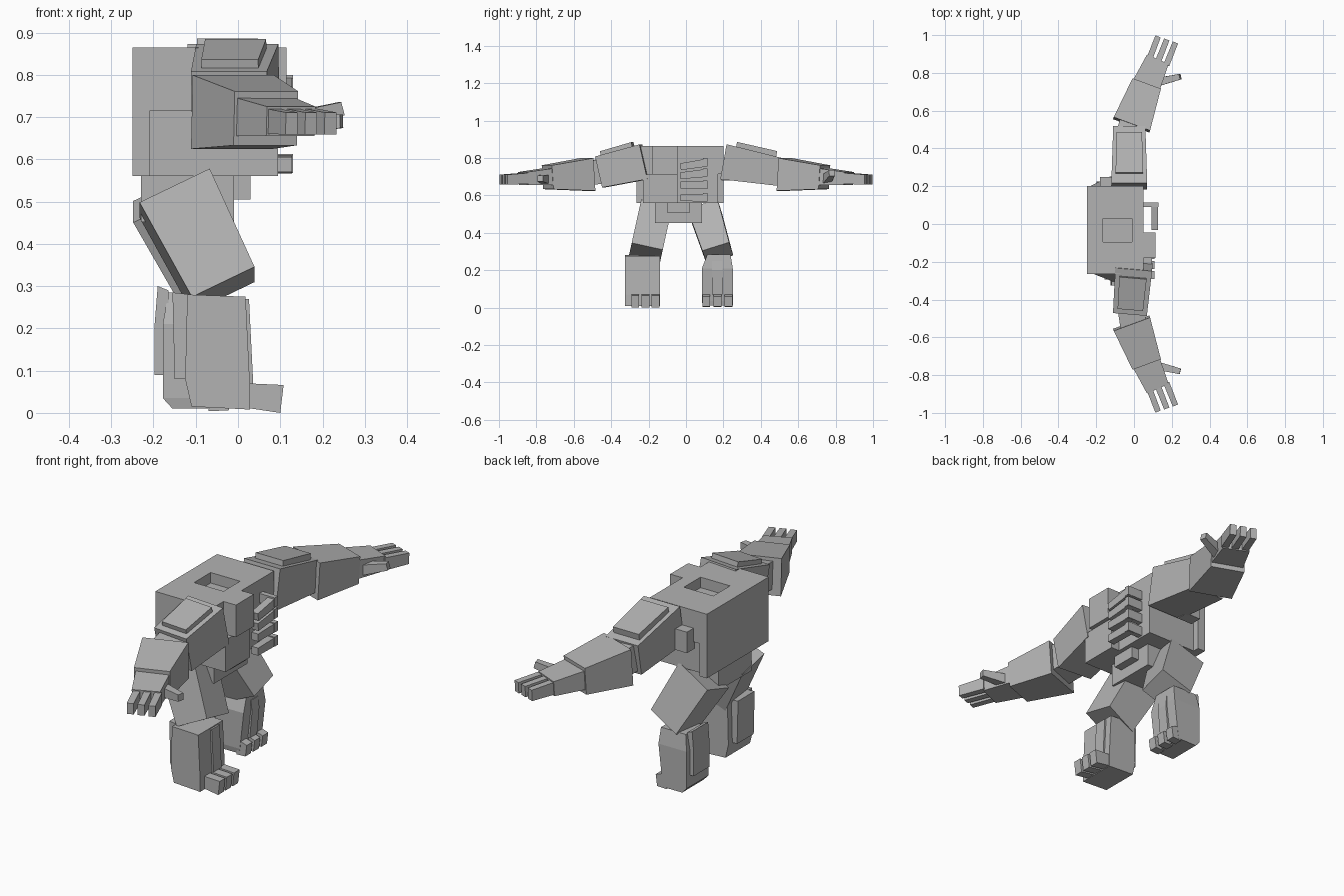
import bpy, bmesh
from mathutils import Vector

grey = bpy.data.materials.new("stone_grey")
grey.diffuse_color = (0.45, 0.45, 0.45, 1)


def finish(name, bm):
    bmesh.ops.recalc_face_normals(bm, faces=bm.faces)
    mesh = bpy.data.meshes.new(name)
    bm.to_mesh(mesh)
    bm.free()
    mesh.materials.append(grey)
    ob = bpy.data.objects.new(name, mesh)
    bpy.context.collection.objects.link(ob)
    return ob


def loft(name, rings):
    """Closed solid through matching rings of points."""
    bm = bmesh.new()
    rows = [[bm.verts.new(p) for p in ring] for ring in rings]
    n = len(rows[0])
    for a, b in zip(rows, rows[1:]):
        for i in range(n):
            bm.faces.new((a[i], a[(i + 1) % n], b[(i + 1) % n], b[i]))
    bm.faces.new(rows[0])
    bm.faces.new(rows[-1])
    return finish(name, bm)


def box(name, x, y, z):
    return loft(name, [[(x[0], y[0], h), (x[1], y[0], h),
                        (x[1], y[1], h), (x[0], y[1], h)] for h in z])


def limb(name, a, b, size_a, size_b, up=(0, 0, 1), lift=0):
    """Tapered box from a to b; sizes are (sideways, along up)."""
    a, b = Vector(a), Vector(b)
    d = (b - a).normalized()
    side = d.cross(Vector(up)).normalized()
    n = side.cross(d)
    rings = []
    for c, (w, h) in ((a, size_a), (b, size_b)):
        c = c + n * lift
        rings.append([c + side * (w / 2 * i) + n * (h / 2 * j)
                      for i, j in ((-1, -1), (1, -1), (1, 1), (-1, 1))])
    return loft(name, rings)


def prism(name, profile, y0, y1):
    """Side profile (x, z) extruded across y."""
    return loft(name, [[(x, y, z) for x, z in profile] for y in (y0, y1)])


# Upper torso with a rectangular neck socket sunk into the top
torso = box("upper_torso", (-0.25, 0.05), (-0.265, 0.20), (0.715, 0.865))
bm = bmesh.new()
bm.from_mesh(torso.data)
top = max(bm.faces, key=lambda f: f.calc_center_median().z)
bmesh.ops.inset_individual(bm, faces=[top], thickness=0.03)
for v in top.verts:
    v.co.x = -0.165 if v.co.x < -0.1 else -0.01
    v.co.y = -0.095 if v.co.y < -0.03 else 0.03
socket = bmesh.ops.extrude_discrete_faces(bm, faces=[top])["faces"][0]
for v in socket.verts:
    v.co.z -= 0.05
bm.to_mesh(torso.data)
bm.free()

# Rest of the trunk; the chest plate covers only one half
box("lower_torso", (-0.21, 0.05), (-0.23, 0.17), (0.56, 0.715))
box("back_slab", (-0.25, -0.21), (-0.265, 0.20), (0.56, 0.715))
box("chest_plate", (0.05, 0.115), (-0.18, -0.045), (0.712, 0.865))
box("belly_plate", (0.05, 0.095), (-0.23, -0.045), (0.56, 0.712))
box("pelvis", (-0.23, -0.01), (-0.165, 0.085), (0.452, 0.56))
box("pelvis_plate", (-0.01, 0.03), (-0.10, 0.02), (0.505, 0.56))
box("shoulder_joint", (-0.18, -0.10), (0.19, 0.25), (0.68, 0.78))

# Exposed ribs: a short stem and a slightly sloping bar
for z, slope in ((0.775, -0.022), (0.72, -0.015), (0.655, 0), (0.588, 0)):
    box("rib_stem", (0.04, 0.13), (0.09, 0.115), (z - 0.02, z + 0.025))
    limb("rib_bar", (0.11, 0.11, z), (0.11, -0.03, z + slope),
         (0.035, 0.042), (0.035, 0.036))

# Arms: start and end of each upper arm, then mirrored forearm and hand
uppers = {
    -1: ((0.0, -0.22, 0.78), (-0.02, -0.46, 0.725), (0.195, 0.19), (0.18, 0.17)),
    1: ((-0.025, 0.20, 0.78), (-0.025, 0.505, 0.725), (0.19, 0.19), (0.17, 0.15)),
}
for s, (a, b, sa, sb) in uppers.items():
    limb("upper_arm", a, b, sa, sb)
    va, vb = Vector(a), Vector(b)
    limb("shoulder_pad", va.lerp(vb, 0.17), va.lerp(vb, 0.88),
         (0.145, 0.05), (0.135, 0.03), lift=0.092)
    limb("elbow", va.lerp(vb, 0.9), (0.0, s * 0.56, 0.715), (0.14, 0.13), (0.14, 0.13))
    limb("forearm", (-0.013, s * 0.525, 0.712), (0.066, s * 0.74, 0.697),
         (0.205, 0.175), (0.16, 0.128))
    limb("palm", (0.066, s * 0.735, 0.70), (0.125, s * 0.87, 0.69),
         (0.15, 0.09), (0.125, 0.07))
    for i in range(3):
        limb("finger", (0.082 + 0.045 * i, s * (0.875 - 0.016 * i), 0.69),
             (0.127 + 0.046 * i, s * (0.992 - 0.016 * i), 0.685),
             (0.032, 0.06), (0.03, 0.052))
    limb("thumb", (0.12, s * 0.75, 0.685), (0.245, s * 0.78, 0.705 + 0.015 * s),
         (0.045, 0.05), (0.03, 0.032))

# Thighs
limb("right_thigh", (-0.15, -0.165, 0.52), (-0.035, -0.215, 0.292),
     (0.17, 0.185), (0.17, 0.165), up=(1, 0, 0))
limb("left_thigh", (-0.165, 0.10, 0.515), (-0.05, 0.17, 0.292),
     (0.17, 0.185), (0.15, 0.165), up=(1, 0, 0))

# Right shin and long toed foot
prism("right_shin", [(-0.12, 0.28), (0.018, 0.275), (0.028, 0.07), (0.028, 0.008),
                     (-0.11, 0.015), (-0.125, 0.08)], -0.325, -0.14)
prism("right_calf_plate", [(-0.155, 0.285), (-0.11, 0.28), (-0.11, 0.08),
                           (-0.15, 0.08)], -0.295, -0.17)
prism("right_shin_ridge", [(0.0, 0.27), (0.026, 0.27), (0.036, 0.07),
                           (0.0, 0.07)], -0.235, -0.175)
for i in range(3):
    y = -0.292 + 0.054 * i
    prism("right_toe", [(0.02, 0.012), (0.02, 0.07), (0.108, 0.066),
                        (0.10, 0.0)], y, y + 0.042)

# Left shin: tapered crown, rounded heel and short toes
loft("left_shin", [[(x, y, z) for x, y in ((x0, y0), (x1, y0), (x1, y1), (x0, y1))]
                   for x0, x1, y0, y1, z in (
                       (-0.155, -0.055, 0.09, 0.25, 0.01),
                       (-0.178, -0.05, 0.085, 0.25, 0.035),
                       (-0.178, -0.03, 0.085, 0.25, 0.21),
                       (-0.165, -0.035, 0.115, 0.238, 0.285))])
prism("left_calf_plate", [(-0.19, 0.30), (-0.165, 0.29), (-0.165, 0.09), (-0.198, 0.09),
                          (-0.198, 0.20)], 0.105, 0.225)
prism("left_shin_ridge", [(-0.06, 0.25), (-0.03, 0.25), (-0.024, 0.20),
                          (-0.036, 0.07), (-0.06, 0.07)], 0.14, 0.195)
for i in range(3):
    y = 0.087 + 0.06 * i
    prism("left_toe", [(-0.07, 0.004), (-0.06, 0.075), (-0.015, 0.06),
                       (-0.022, 0.006)], y, y + 0.042)
